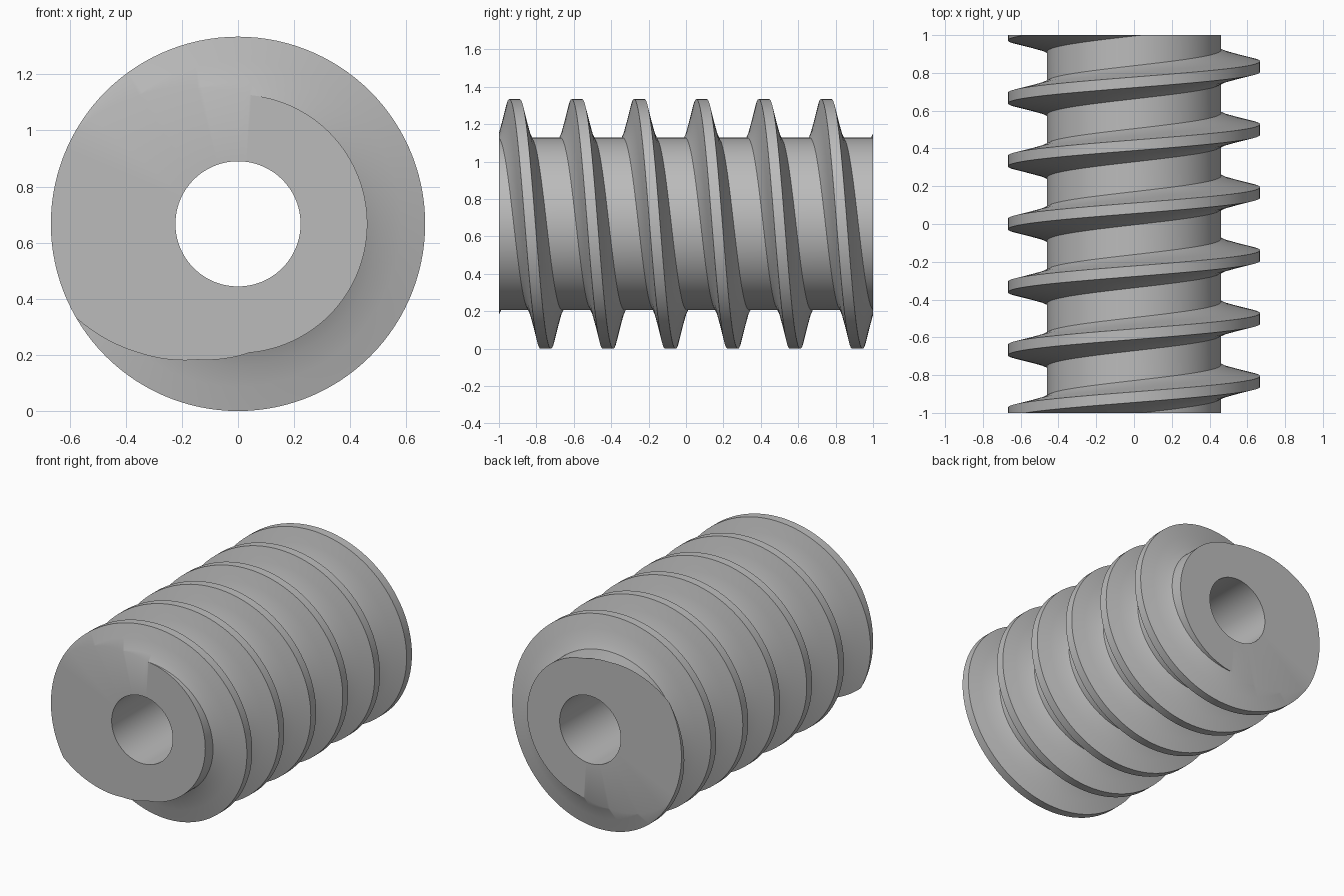
import bpy, bmesh
from math import sin, cos, tau, radians
from mathutils import Vector

if "Cube" in bpy.data.objects:
    bpy.data.objects.remove(bpy.data.objects["Cube"], do_unlink=True)

PITCH = 1 / 3
STEPS = 120          # segments per turn
HALF = 1.0           # half length along y
AXIS_Z = 0.667
BORE = 0.223

# Tooth section: (distance from tooth centre, radius), mirrored to both flanks
flank = [(0.028, 0.667), (0.0485, 0.580), (0.068, 0.505), (0.088, 0.461)]
section = [(-d, r) for d, r in reversed(flank)] + flank
section.append((section[0][0] + PITCH, section[0][1]))

bm = bmesh.new()


def point(radius, angle, y):
    return bm.verts.new((-radius * cos(angle), y, AXIS_Z + radius * sin(angle)))


def skin(rows):
    for a, b in zip(rows, rows[1:]):
        for k in range(len(a) - 1):
            bm.faces.new((a[k], a[k + 1], b[k + 1], b[k]))


# Helical thread and root, swept past both ends
rows = []
for i in range(-4 * STEPS, 4 * STEPS + 1):
    turn = i / STEPS
    rows.append([point(r, turn * tau, turn * PITCH + d) for d, r in section])
skin(rows)
bmesh.ops.remove_doubles(bm, verts=bm.verts[:], dist=1e-4)

# Trim flat at the front and back
for side in (-1, 1):
    bmesh.ops.bisect_plane(bm, geom=bm.verts[:] + bm.edges[:] + bm.faces[:], dist=1e-5,
                           plane_co=(0, side * HALF, 0), plane_no=(0, side, 0),
                           clear_outer=True)

# Through bore
ring = [[point(BORE, i / 96 * tau, y) for y in (-HALF, HALF)] for i in range(96)]
skin(ring + ring[:1])

# End caps between the thread outline and the bore
for side in (-1, 1):
    rim = [e for e in bm.edges if e.is_boundary
           and all(v.co.y * side > HALF - 1e-3 for v in e.verts)]
    bmesh.ops.triangle_fill(bm, edges=rim, use_beauty=True, normal=Vector((0, side, 0)))
bmesh.ops.recalc_face_normals(bm, faces=bm.faces[:])

mesh = bpy.data.meshes.new("worm_screw")
bm.to_mesh(mesh)
bm.free()
worm = bpy.data.objects.new("worm_screw", mesh)
bpy.context.collection.objects.link(worm)

# Single grey metal colour
grey = bpy.data.materials.new("plain_grey")
grey.use_nodes = True
colour = (0.5, 0.5, 0.5, 1)
grey.diffuse_color = colour
grey.node_tree.nodes["Principled BSDF"].inputs["Base Color"].default_value = colour
mesh.materials.append(grey)

bpy.ops.object.select_all(action="DESELECT")
worm.select_set(True)
bpy.context.view_layer.objects.active = worm
bpy.ops.object.shade_smooth_by_angle(angle=radians(30))
